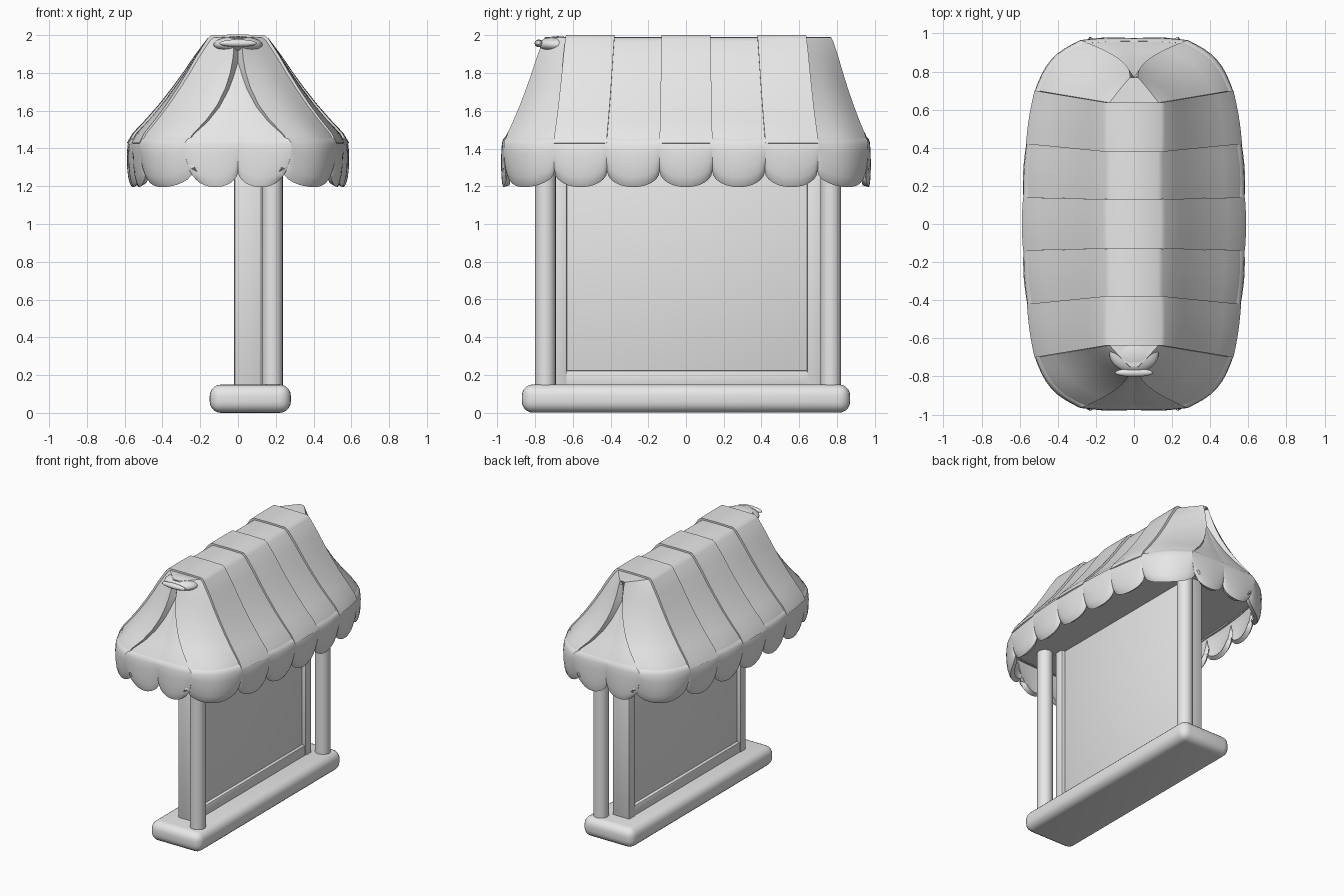
import bpy, bmesh, math
from mathutils import Vector

old = bpy.data.objects.get("Cube")
if old:
    bpy.data.objects.remove(old, do_unlink=True)

grey = bpy.data.materials.new("plain_grey")
grey.use_nodes = True
grey.diffuse_color = (0.8, 0.8, 0.8, 1)
grey.node_tree.nodes["Principled BSDF"].inputs["Base Color"].default_value = (0.8, 0.8, 0.8, 1)


def finish(obj, angle=40):
    """Apply modifiers, set the colour and shade smoothly."""
    bpy.ops.object.select_all(action='DESELECT')
    obj.select_set(True)
    bpy.context.view_layer.objects.active = obj
    bpy.ops.object.convert(target='MESH')
    obj.data.materials.clear()
    obj.data.materials.append(grey)
    bpy.ops.object.shade_smooth_by_angle(angle=math.radians(angle))
    return obj


def box(name, low, high, bevel=0.01, segments=2):
    low, high = Vector(low), Vector(high)
    bpy.ops.mesh.primitive_cube_add(size=1, location=(low + high) / 2)
    obj = bpy.context.object
    obj.name = name
    size = high - low
    for v in obj.data.vertices:
        v.co = v.co * size
    mod = obj.modifiers.new("Bevel", 'BEVEL')
    mod.width, mod.segments = bevel, segments
    return finish(obj)


# Seam points of the right half of the roof, front to back: eave and ridge
EAVE = [(0, -.97), (.27, -.96), (.51, -.70), (.55, -.42), (.57, -.14),
        (.57, .14), (.555, .42), (.51, .70), (.27, .96), (0, .97)]
RIDGE = [(0, -.76), (.02, -.76), (.15, -.64), (.15, -.38), (.15, -.13),
         (.15, .13), (.15, .38), (.15, .64), (.02, .78), (0, .78)]
SECTORS = len(EAVE) - 1
FLAPS = (1, SECTORS - 1)
ENDS = (0, SECTORS - 1)
CORNERS = (1, SECTORS - 2)
COLS = 12


def seam(i, k):
    """Plan position of a seam: k is 0 at the ridge and 1 at the eave."""
    e, r = Vector(EAVE[i]), Vector(RIDGE[i])
    p = r.lerp(e, k)
    if i in FLAPS:                     # the end flaps part along a curve
        p.x = r.x + (e.x - r.x) * k * k
    return p


def outline(s, f, k, puff):
    """Plan position inside a sector, pillowed outward between its seams."""
    a, b = seam(s, k), seam(s + 1, k)
    d = b - a
    out = Vector((d.y, -d.x)).normalized()
    bulge = (0.04 if s in CORNERS else 0.004) * max(k, 0) + puff
    return a.lerp(b, f) + out * bulge * math.sin(math.pi * f)


def add_grid(bm, rows):
    grid = [[bm.verts.new(p) for p in row] for row in rows]
    for up, down in zip(grid, grid[1:]):
        for j in range(len(up) - 1):
            bm.faces.new((up[j], down[j], down[j + 1], up[j + 1]))


def mirrored_shell(name, bm, thickness):
    mesh = bpy.data.meshes.new(name)
    bm.to_mesh(mesh)
    bm.free()
    obj = bpy.data.objects.new(name, mesh)
    bpy.context.collection.objects.link(obj)
    solid = obj.modifiers.new("Thickness", 'SOLIDIFY')
    solid.thickness, solid.offset = thickness, -1
    mirror = obj.modifiers.new("Mirror", 'MIRROR')
    mirror.use_mirror_merge = False
    return finish(obj, 45)


# Canopy: overlapping cloth panels from ridge to eave, with end openings
PROFILE = [(1.988, -.06), (1.968, 0), (1.88, .16), (1.80, .29), (1.72, .43),
           (1.63, .60), (1.55, .77), (1.48, .93), (1.43, 1)]
bm = bmesh.new()
for s in range(SECTORS):
    rows = []
    lift = 0.012 if s % 2 == 0 and s not in ENDS else 0
    steps = PROFILE[1:] if s in ENDS else PROFILE
    for z, k in steps:
        row = []
        for j in range(COLS + 1):
            p = outline(s, j / COLS, k, 0.002)
            if s in ENDS:              # the opening sinks in towards its top
                p.y -= math.copysign(0.06 * (1 - k) ** 0.7, p.y)
            row.append((max(p.x + lift, 0), p.y, z + lift * (1 - k)))
        rows.append(row)
    if s not in ENDS:                  # close the flat ridge
        rows.insert(0, [(0, y, z + 0.002) for x, y, z in rows[0]])
    add_grid(bm, rows)
mirrored_shell("canopy", bm, 0.055)

# Valance: one rounded scallop hanging below each cloth panel
DRAPE = [(0, .94), (.05, .99), (.15, 1.02), (.35, 1.025), (.6, 1.015),
         (.8, .995), (.93, .97), (1, .94)]
bm = bmesh.new()
for s in range(SECTORS):
    rows = []
    for t, k in DRAPE:
        row = []
        for j in range(COLS + 1):
            f = (1 - math.cos(math.pi * j / COLS)) / 2
            bottom = 1.28 - 0.085 * math.sqrt(max(0, 1 - (2 * f - 1) ** 2))
            p = outline(s, f, k, 0.012 * t)
            row.append((max(p.x, 0), p.y, 1.46 + (bottom - 1.46) * t))
        rows.append(row)
    add_grid(bm, rows)
mirrored_shell("valance", bm, 0.035)

# Flat ceiling closing the underside of the canopy
bm = bmesh.new()
for s in range(1, SECTORS - 1):
    rim = [outline(s, j / COLS, 0.99, 0) for j in range(COLS + 1)]
    add_grid(bm, [[(p.x, p.y, 1.41) for p in rim], [(0, p.y, 1.41) for p in rim]])
mirrored_shell("ceiling", bm, 0.02)


# Knot and gathered cloth at the front of the ridge
def ellipsoid(name, loc, radii):
    bpy.ops.mesh.primitive_uv_sphere_add(segments=24, ring_count=12, radius=1, location=loc)
    obj = bpy.context.object
    obj.name = name
    for v in obj.data.vertices:
        v.co = v.co * Vector(radii)
    return finish(obj, 60)


ellipsoid("ridge_knot", (0, -.78, 1.957), (.10, .022, .02))
ellipsoid("ridge_gather", (0, -.68, 1.95), (.13, .10, .045))

# Rounded base slab
box("base", (-.15, -.87, 0), (.28, .87, .15), 0.06, 5)

# Board and its surrounding frame
box("board", (.01, -.66, .18), (.095, .67, 1.42), 0.005)
for name, y0, y1 in (("front", -.70, -.63), ("back", .64, .715)):
    box("frame_" + name, (-.02, y0, .13), (.125, y1, 1.42), 0.012)
box("frame_bottom", (-.015, -.66, .13), (.12, .67, .225), 0.012)

# Round posts standing beside the frame
for name, y in (("front_post", -.745), ("back_post", .767)):
    bpy.ops.mesh.primitive_cylinder_add(vertices=24, radius=.055, depth=1.31,
                                        location=(.182, y, .765))
    bpy.context.object.name = name
    finish(bpy.context.object)
